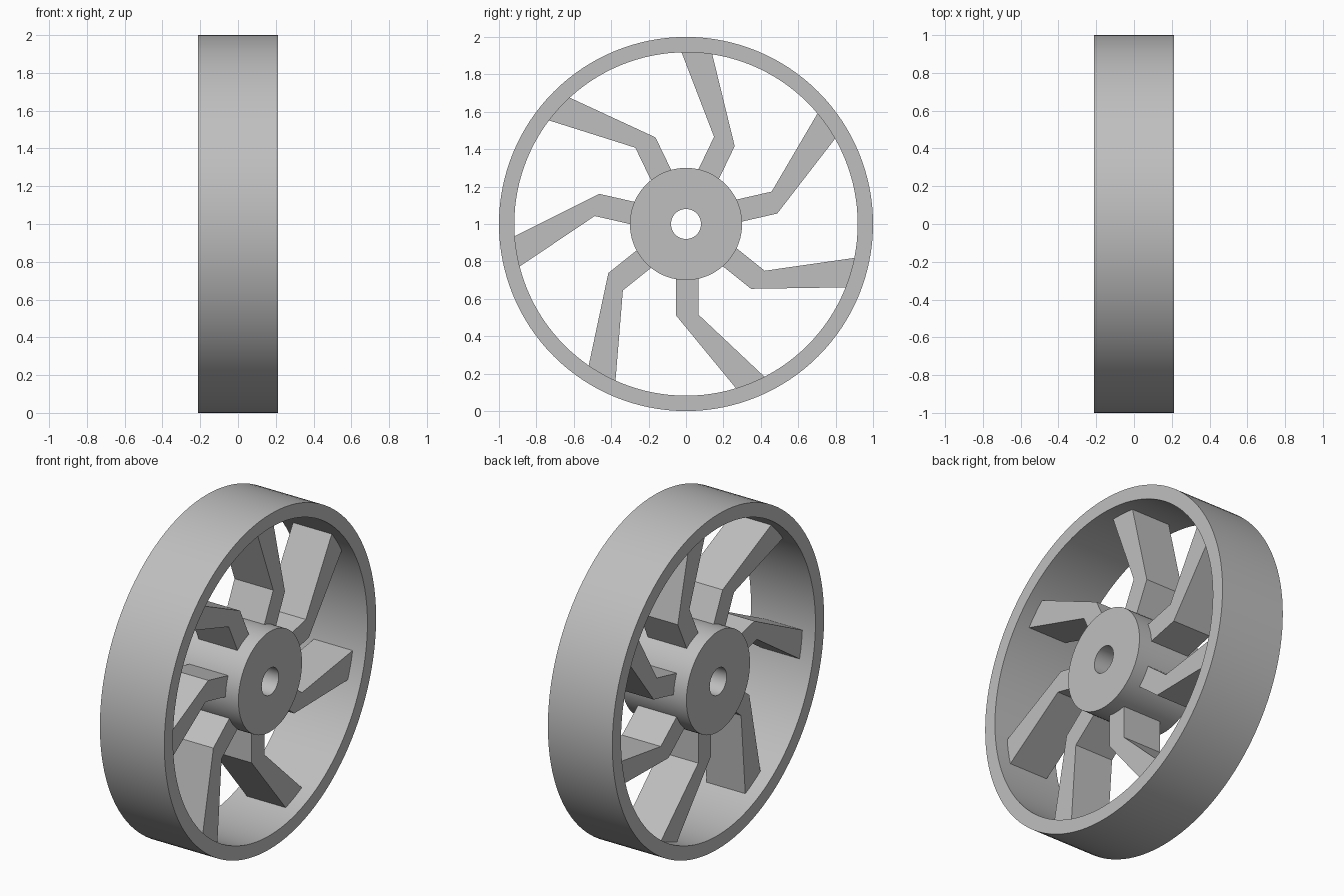
import bpy, bmesh, math
from mathutils import Matrix, Vector

cube = bpy.data.objects.get("Cube")
if cube:
    bpy.data.objects.remove(cube, do_unlink=True)

HALF_WIDTH = 0.213
SPOKE_HALF = 0.128
SPOKES = 7
CENTRE = Vector((0, 0, 1))

grey = bpy.data.materials.new("grey metal")
grey.use_nodes = True
colour = (0.52, 0.52, 0.52, 1)
grey.diffuse_color = colour
grey.node_tree.nodes["Principled BSDF"].inputs["Base Color"].default_value = colour


def finish(bm, name):
    bmesh.ops.recalc_face_normals(bm, faces=bm.faces)
    mesh = bpy.data.meshes.new(name)
    bm.to_mesh(mesh)
    bm.free()
    mesh.materials.append(grey)
    obj = bpy.data.objects.new(name, mesh)
    obj.location = CENTRE
    bpy.context.collection.objects.link(obj)
    return obj


def ring(name, inner, outer, segments):
    """Rectangular section revolved about the axle (x)."""
    bm = bmesh.new()
    section = [(-HALF_WIDTH, inner), (HALF_WIDTH, inner),
               (HALF_WIDTH, outer), (-HALF_WIDTH, outer)]
    loops = []
    for i in range(segments):
        a = math.tau * i / segments
        loops.append([bm.verts.new((x, r * math.cos(a), r * math.sin(a)))
                      for x, r in section])
    for i in range(segments):
        p, q = loops[i], loops[(i + 1) % segments]
        for k in range(4):
            n = (k + 1) % 4
            bm.faces.new((p[k], p[n], q[n], q[k]))
    obj = finish(bm, name)
    bpy.ops.object.select_all(action="DESELECT")
    obj.select_set(True)
    bpy.context.view_layer.objects.active = obj
    bpy.ops.object.shade_smooth_by_angle(angle=math.radians(30))


def spoke(name, angle):
    """Bent bar: straight out of the hub, then swept sideways to the rim."""
    outline = [(-0.054, -0.27), (-0.054, -0.488), (0.29, -0.906),
               (0.44, -0.836), (0.067, -0.485), (0.067, -0.27)]
    bm = bmesh.new()
    face = bm.faces.new([bm.verts.new((-SPOKE_HALF, y, z)) for y, z in outline])
    result = bmesh.ops.extrude_face_region(bm, geom=[face])
    moved = [v for v in result["geom"] if isinstance(v, bmesh.types.BMVert)]
    bmesh.ops.translate(bm, verts=moved, vec=(2 * SPOKE_HALF, 0, 0))
    bm.transform(Matrix.Rotation(angle, 4, "X"))
    finish(bm, name)


# Outer rim and bored hub
ring("rim", 0.918, 1.0, 128)
ring("hub", 0.08, 0.3, 96)

# Bent spokes
for i in range(SPOKES):
    spoke(f"spoke_{i + 1}", math.tau * i / SPOKES)
